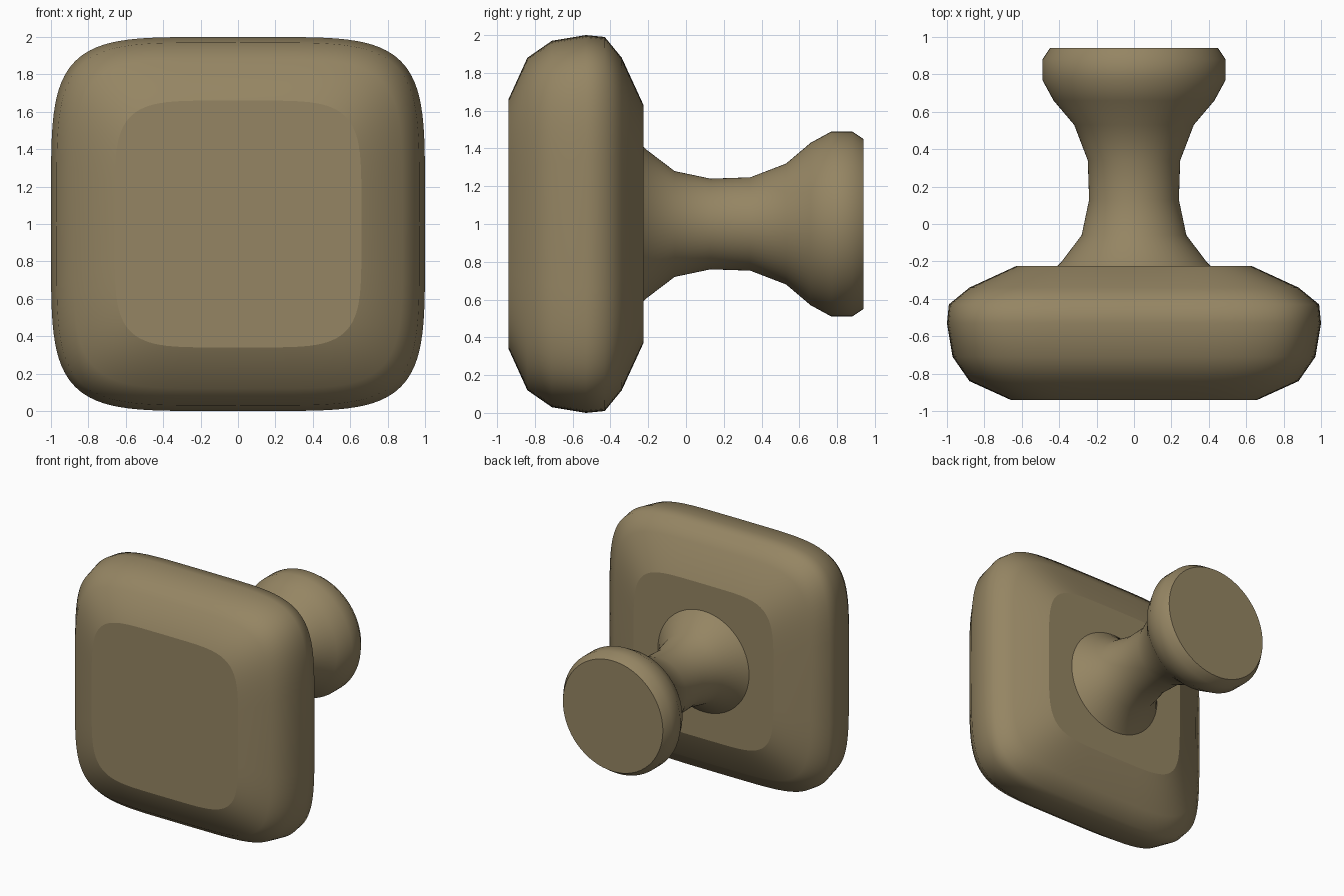
import bpy, bmesh
from math import sin, cos, pi, copysign

if "Cube" in bpy.data.objects:
    bpy.data.objects.remove(bpy.data.objects["Cube"])

CENTRE_Z = 1.0

mat = bpy.data.materials.new("bronze")
mat.diffuse_color = (0.30, 0.235, 0.125, 1)
mat.use_nodes = True
mat.node_tree.nodes["Principled BSDF"].inputs["Base Color"].default_value = mat.diffuse_color


def loft(name, profile, exponent, segments):
    """Loft superellipse rings along y; profile holds (y, half size) pairs."""
    def power(v):
        return copysign(abs(v) ** (2 / exponent), v) if abs(v) > 1e-9 else 0.0

    bm = bmesh.new()
    rings = []
    for y, r in profile:
        angles = [2 * pi * i / segments for i in range(segments)]
        rings.append([bm.verts.new((r * power(cos(a)), y, CENTRE_Z + r * power(sin(a))))
                      for a in angles])
    for a, b in zip(rings, rings[1:]):
        for i in range(segments):
            j = (i + 1) % segments
            bm.faces.new((a[i], a[j], b[j], b[i])).smooth = True
    # Flat end caps with crisp borders
    for ring in (rings[0], rings[-1]):
        cap = bm.faces.new(ring)
        for e in cap.edges:
            e.smooth = False
    bmesh.ops.recalc_face_normals(bm, faces=bm.faces)
    mesh = bpy.data.meshes.new(name)
    bm.to_mesh(mesh)
    bm.free()
    mesh.materials.append(mat)
    obj = bpy.data.objects.new(name, mesh)
    bpy.context.collection.objects.link(obj)
    return obj


# Rounded-square pillow plate of the knob
loft("knob_plate", [(-0.94, 0.66), (-0.84, 0.88), (-0.71, 0.97), (-0.53, 1.0),
                    (-0.43, 0.99), (-0.34, 0.88), (-0.225, 0.63)], 5, 96)

# Waisted round stem with flared foot
loft("knob_stem", [(-0.23, 0.415), (-0.205, 0.39), (-0.06, 0.28), (0.13, 0.24),
                   (0.34, 0.247), (0.53, 0.32), (0.66, 0.43), (0.77, 0.49),
                   (0.88, 0.49), (0.94, 0.45)], 2, 64)
